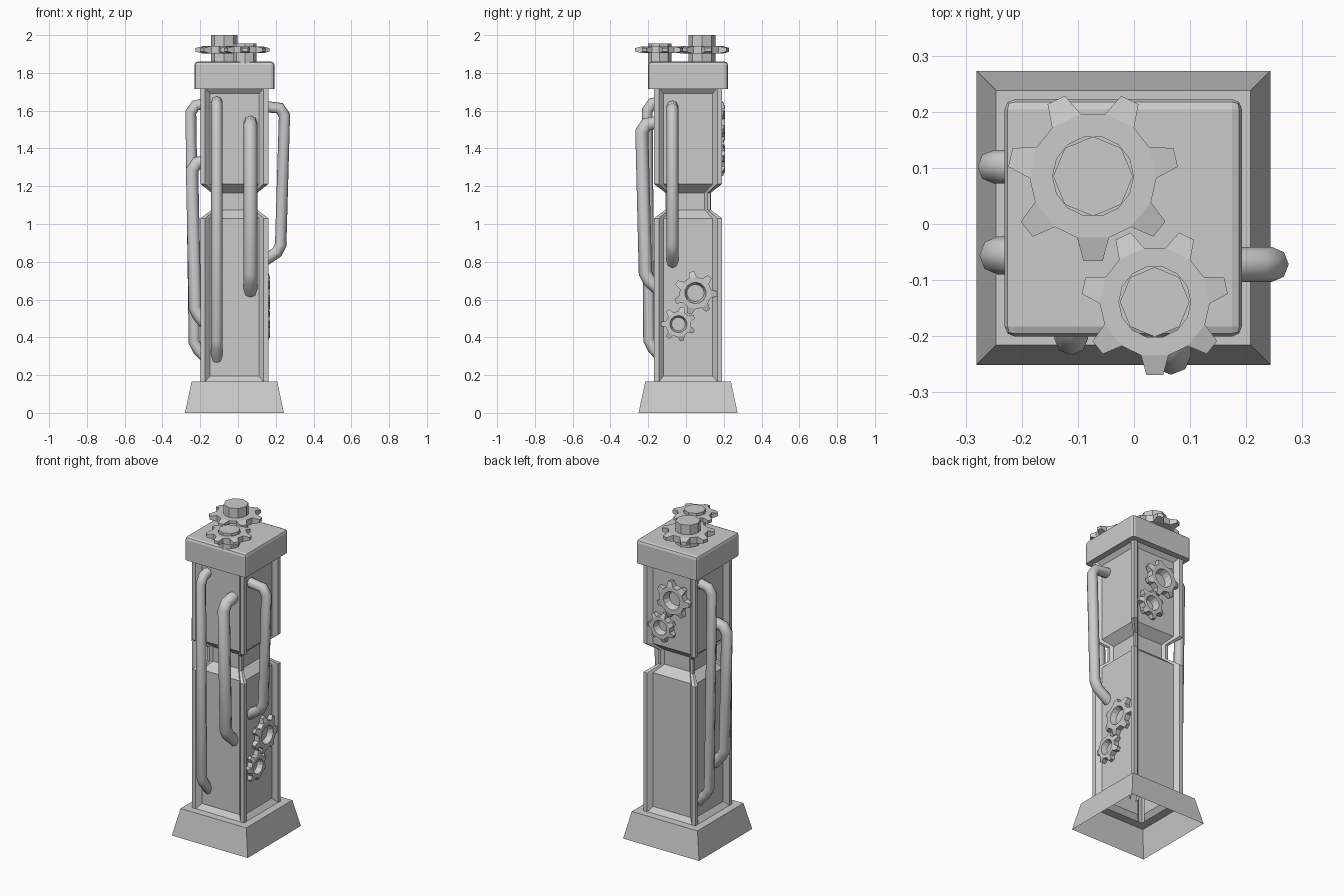
import bpy, bmesh, math
from mathutils import Matrix, Vector

if "Cube" in bpy.data.objects:
    bpy.data.objects.remove(bpy.data.objects["Cube"])

CX, CY = -0.019, 0.011   # column axis


def finish(name, bm, matrix=None):
    bmesh.ops.remove_doubles(bm, verts=bm.verts, dist=0.0003)
    bmesh.ops.recalc_face_normals(bm, faces=bm.faces)
    me = bpy.data.meshes.new(name)
    bm.to_mesh(me)
    bm.free()
    ob = bpy.data.objects.new(name, me)
    bpy.context.collection.objects.link(ob)
    if matrix:
        ob.matrix_world = matrix
    return ob


def bridge(bm, rings, closed=False):
    rings = [[bm.verts.new(p) for p in r] for r in rings]
    pairs = list(zip(rings, rings[1:]))
    if closed:
        pairs.append((rings[-1], rings[0]))
    for a, b in pairs:
        n = len(a)
        for i in range(n):
            j = (i + 1) % n
            bm.faces.new((a[i], a[j], b[j], b[i]))


def square(h, z):
    return [(CX + sx * h, CY + sy * h, z) for sx, sy in ((-1, -1), (1, -1), (1, 1), (-1, 1))]


# flared base, open underneath
bm = bmesh.new()
bridge(bm, [square(0.262, 0), square(0.227, 0.165), square(0.176, 0.165)])
finish("base", bm)


# column with corner posts, recessed panels and a narrow neck
def section(z, h, d):
    a = h * 0.86
    b = a - d
    side = [(h, -h), (h, -a), (h - d, -b), (h - d, b), (h, a)]
    pts = []
    for k in range(4):
        c, s = round(math.cos(k * math.pi / 2)), round(math.sin(k * math.pi / 2))
        pts += [(CX + c * x - s * y, CY + s * x + c * y, z) for x, y in side]
    return pts


bm = bmesh.new()
bridge(bm, [section(*s) for s in (
    (0.165, 0.18, 0.001), (0.195, 0.18, 0.025), (1.03, 0.18, 0.025), (1.075, 0.12, 0.016),
    (1.165, 0.12, 0.016), (1.212, 0.18, 0.025), (1.69, 0.18, 0.025), (1.72, 0.18, 0.001))])
finish("column", bm)

# cap block with rounded upper and upright edges
bm = bmesh.new()
bmesh.ops.create_cube(bm, size=1, matrix=Matrix.Translation((CX, CY, 1.7875)) @
                      Matrix.Diagonal((0.423, 0.423, 0.145, 1)))
edges = [e for e in bm.edges if max(v.co.z for v in e.verts) > 1.8]
bmesh.ops.bevel(bm, geom=edges, offset=0.018, segments=2, profile=0.5, affect='EDGES')
finish("cap", bm)


# gears: seven tapered teeth around a bored disc, lying in local XY
def gear(name, tip, root, bore, t, matrix, bore_back=None, turn=-math.pi / 2):
    n = 7

    def ring(kind, z_sign):
        pts = []
        for k in range(n):
            mid = turn + k * 2 * math.pi / n
            for i in range(4):
                side = -1 if i < 2 else 1
                ang, r, z = mid + side * math.radians(14.5), root, t
                if kind == 'bore':
                    ang, r = mid + side * math.pi / (2 * n), bore
                    if z_sign < 0 and bore_back:
                        r = bore_back
                elif kind == 'teeth' and i in (1, 2):
                    ang, r, z = mid + side * math.radians(6.5), tip, t * 0.5
                pts.append((r * math.cos(ang), r * math.sin(ang), z * z_sign))
        return pts

    bm = bmesh.new()
    bridge(bm, [ring('bore', 1), ring('root', 1), ring('teeth', 1),
                ring('teeth', -1), ring('root', -1), ring('bore', -1)], closed=True)
    return finish(name, bm, matrix)


def hub(name, x, y, r, top):
    bm = bmesh.new()
    bmesh.ops.create_cone(bm, cap_ends=True, segments=8, radius1=r, radius2=r, depth=top - 1.85,
                          matrix=Matrix.Translation((x, y, (top + 1.85) / 2)))
    finish(name, bm)


# gears and axles on top
gear("top_gear_large", 0.152, 0.113, 0.072, 0.02, Matrix.Translation((-0.073, 0.085, 1.922)))
hub("top_axle_large", -0.073, 0.085, 0.071, 2.0)
gear("top_gear_small", 0.131, 0.098, 0.064, 0.018, Matrix.Translation((0.037, -0.139, 1.922)))
hub("top_axle_small", 0.037, -0.139, 0.062, 1.955)

# gear pairs on the right and back panels
right = Matrix.Rotation(math.pi / 2, 4, 'Z') @ Matrix.Rotation(math.pi / 2, 4, 'X')
back = Matrix.Rotation(math.pi, 4, 'Z') @ Matrix.Rotation(math.pi / 2, 4, 'X')
for name, loc, rot, s in (
        ("right_gear_large", (0.149, 0.05, 0.635), right, 1.0),
        ("right_gear_small", (0.149, -0.04, 0.47), right, 0.8),
        ("back_gear_large", (-0.045, 0.186, 1.535), back, 1.0),
        ("back_gear_small", (0.035, 0.186, 1.345), back, 0.8)):
    gear(name, 0.115 * s, 0.085 * s, 0.057 * s, 0.02, Matrix.Translation(loc) @ rot,
         bore_back=0.043 * s, turn=math.radians(100 if s == 1 else 77))


# pipes: each bows out from its panel and returns; (out, z) given for both elbows
def pipe(name, r, place, z_top, out_top, z_bot, out_bot, wall):
    prof = [(wall, z_top), (out_top - 0.025, z_top - 0.012), (out_top, z_top - 0.05),
            (out_bot, z_bot + 0.10), (out_bot - 0.02, z_bot + 0.06), (wall, z_bot)]
    cu = bpy.data.curves.new(name, 'CURVE')
    cu.dimensions = '3D'
    cu.bevel_depth = r
    cu.bevel_resolution = 2
    sp = cu.splines.new('POLY')
    sp.points.add(len(prof) - 1)
    for p, (o, z) in zip(sp.points, prof):
        p.co = (*place(o), z, 1)
    sp.use_smooth = True
    bpy.context.collection.objects.link(bpy.data.objects.new(name, cu))


pipe("front_pipe_long", 0.03, lambda o: (-0.112, -o), 1.65, 0.205, 0.285, 0.197, 0.125)
pipe("front_pipe_short", 0.036, lambda o: (0.066, -o), 1.54, 0.234, 0.64, 0.215, 0.125)
pipe("right_pipe", 0.031, lambda o: (o, -0.072), 1.625, 0.246, 0.79, 0.226, 0.115)
pipe("left_pipe_long", 0.03, lambda o: (-o, 0.102), 1.64, 0.25, 0.275, 0.232, 0.155)
pipe("left_pipe_short", 0.034, lambda o: (-o, -0.056), 1.335, 0.243, 0.455, 0.228, 0.155)
